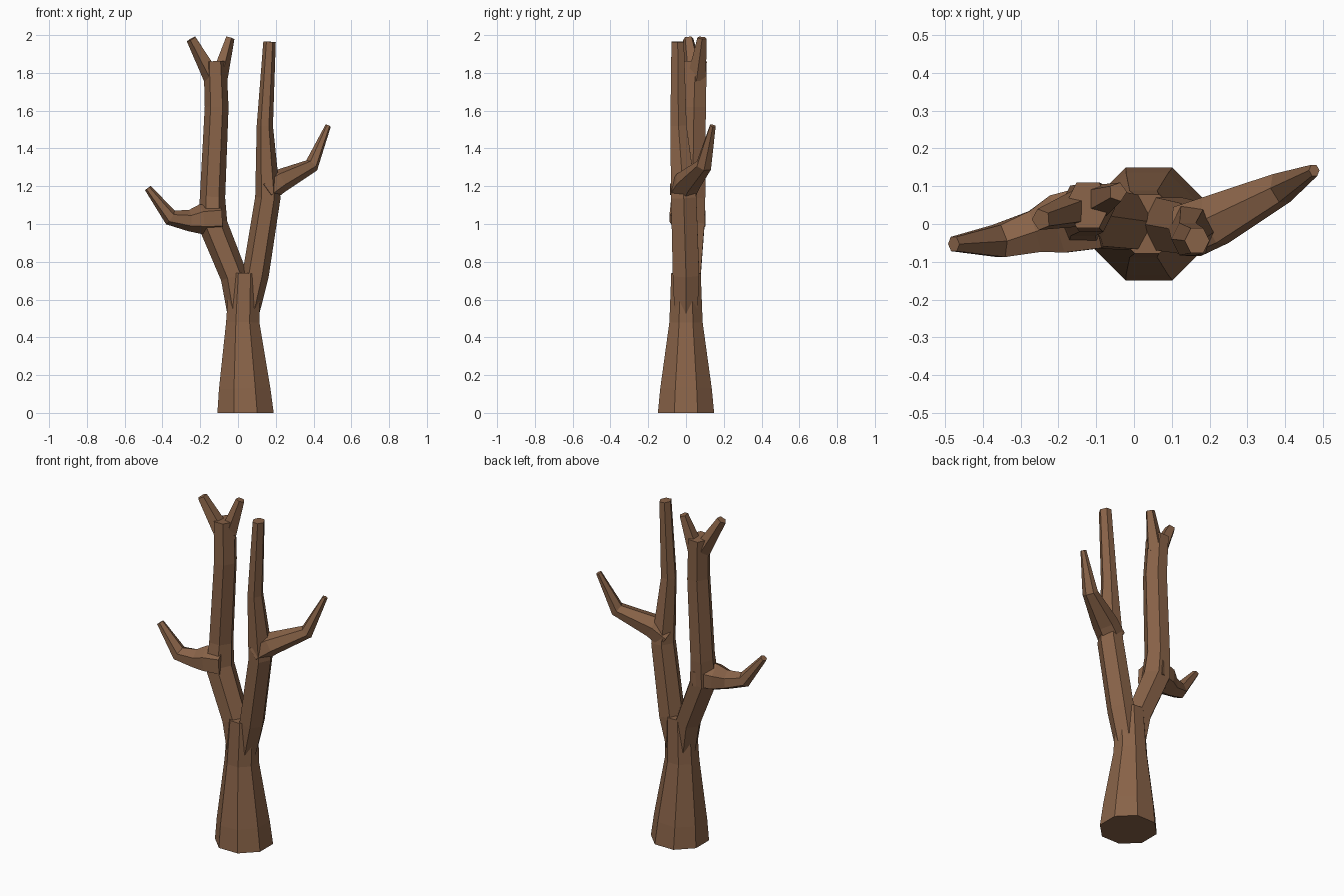
import bpy, bmesh, math
from mathutils import Vector

if "Cube" in bpy.data.objects:
    bpy.data.objects.remove(bpy.data.objects["Cube"])

bark = bpy.data.materials.new("bark")
bark.diffuse_color = (0.25, 0.125, 0.065, 1)
bark.use_nodes = True
bark.node_tree.nodes["Principled BSDF"].inputs["Base Color"].default_value = bark.diffuse_color


def limb(name, sides, turn, *rings):
    """Faceted tube along a path; each ring is (x, y, z, radius)."""
    bm = bmesh.new()
    pts = [Vector(r[:3]) for r in rings]
    angles = [2 * math.pi * (i + turn) / sides for i in range(sides)]
    mu = max(abs(math.cos(a)) for a in angles)
    mv = max(abs(math.sin(a)) for a in angles)
    loops = []
    for i, p in enumerate(pts):
        d0 = (p - pts[i - 1]).normalized() if i else Vector()
        d1 = (pts[i + 1] - p).normalized() if i < len(pts) - 1 else Vector()
        t = (d0 + d1).normalized() if p.z else Vector((0, 0, 1))
        y = Vector((0, 1, 0))
        v = (y - t * y.dot(t)).normalized()
        u = v.cross(t)
        r = rings[i][3]
        loops.append([bm.verts.new(p + u * (r * math.cos(a) / mu)
                                   + v * (r * math.sin(a) / mv)) for a in angles])
    for a, b in zip(loops, loops[1:]):
        for i in range(sides):
            j = (i + 1) % sides
            bm.faces.new((a[i], a[j], b[j], b[i]))
    bm.faces.new(loops[0][::-1])
    bm.faces.new(loops[-1])
    bmesh.ops.recalc_face_normals(bm, faces=bm.faces)
    me = bpy.data.meshes.new(name)
    bm.to_mesh(me)
    bm.free()
    me.materials.append(bark)
    ob = bpy.data.objects.new(name, me)
    bpy.context.collection.objects.link(ob)
    return ob


# Flared trunk
trunk = limb("tree_trunk", 8, 0.5, (0.04, 0, 0, 0.149), (0.035, 0, 0.13, 0.136),
             (0.025, 0, 0.48, 0.088), (0.034, 0, 0.74, 0.078))

# Left main limb with its forked crown and side branch
left = limb("left_limb", 6, 0, (0.01, 0, 0.52, 0.065), (-0.02, 0.005, 0.72, 0.072),
            (-0.134, 0.02, 1.0, 0.078), (-0.135, 0.035, 1.14, 0.067),
            (-0.113, 0.042, 1.62, 0.063), (-0.122, 0.05, 1.86, 0.06))
fork_a = limb("left_fork", 5, 0.5, (-0.13, 0.045, 1.77, 0.052),
              (-0.246, 0.012, 1.98, 0.028))
fork_b = limb("right_fork", 5, 0, (-0.105, 0.055, 1.77, 0.05),
              (-0.043, 0.085, 1.985, 0.025))
twig_a = limb("left_branch", 6, 0, (-0.1, 0.02, 1.03, 0.085),
              (-0.2, 0, 1.025, 0.078), (-0.262, -0.02, 1.018, 0.056),
              (-0.358, -0.045, 1.035, 0.043), (-0.477, -0.053, 1.19, 0.019))

# Right main limb with its side branch
right = limb("right_limb", 6, 0, (0.05, 0, 0.52, 0.06), (0.093, 0, 0.73, 0.07),
             (0.158, -0.012, 1.14, 0.067), (0.142, -0.04, 1.52, 0.043),
             (0.167, -0.044, 1.965, 0.033))
twig_b = limb("right_branch", 6, 0, (0.14, -0.02, 1.17, 0.068),
              (0.215, 0.01, 1.225, 0.064), (0.39, 0.095, 1.31, 0.039),
              (0.477, 0.142, 1.52, 0.015))

# Fuse the limbs into one solid tree
bpy.context.view_layer.objects.active = trunk
for ob in (left, right, fork_a, fork_b, twig_a, twig_b):
    mod = trunk.modifiers.new("fuse", 'BOOLEAN')
    mod.operation = 'UNION'
    mod.solver = 'EXACT'
    mod.object = ob
    bpy.ops.object.modifier_apply(modifier=mod.name)
    bpy.data.objects.remove(ob)
